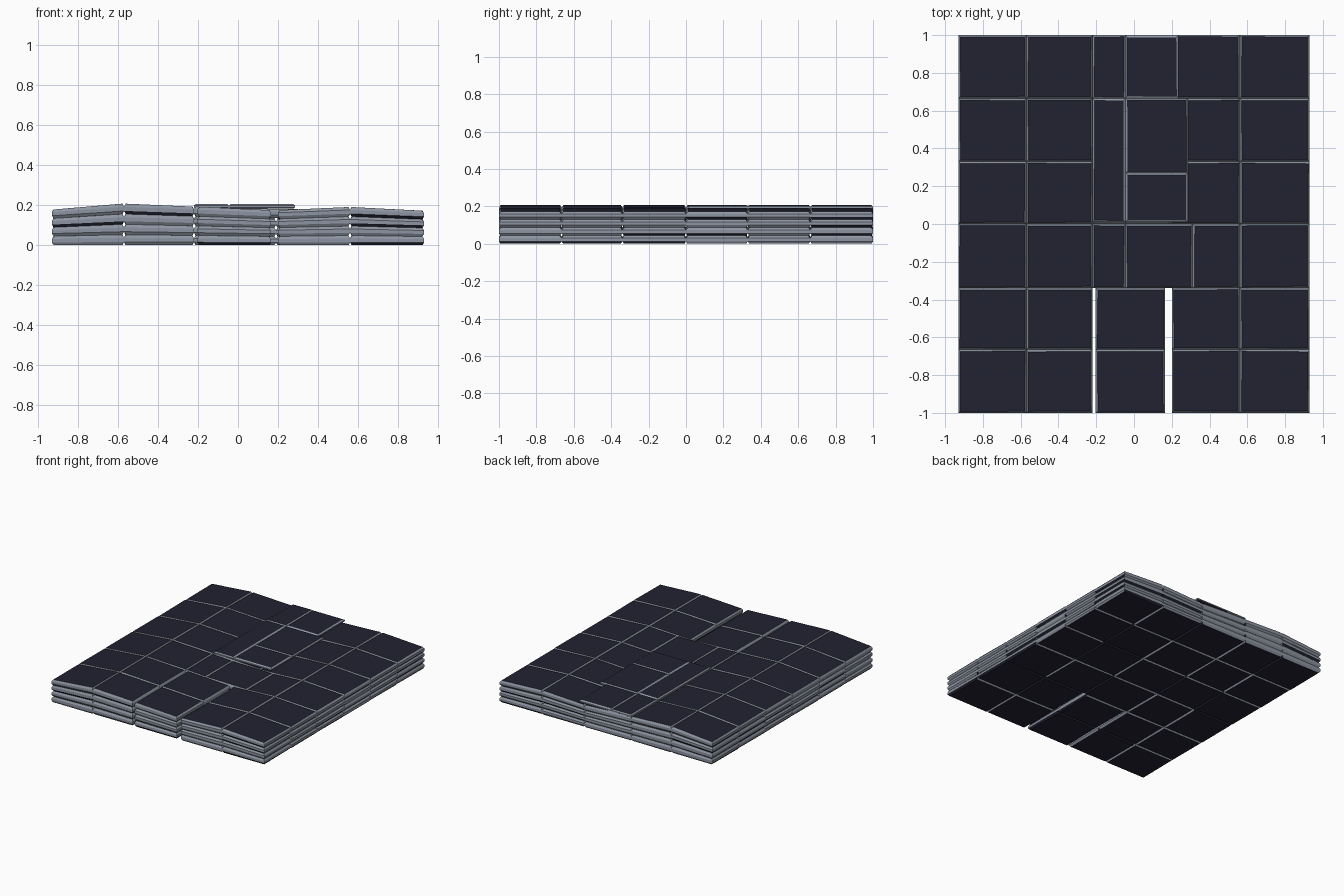
import bpy, bmesh, random

if "Cube" in bpy.data.objects:
    bpy.data.objects.remove(bpy.data.objects["Cube"])

random.seed(4)


def material(name, rgb):
    m = bpy.data.materials.new(name)
    m.diffuse_color = (*rgb, 1)
    m.use_nodes = True
    m.node_tree.nodes["Principled BSDF"].inputs["Base Color"].default_value = m.diffuse_color
    return m


MATS = [material("dark_navy", (0.016, 0.016, 0.032)),
        material("worn_grey", (0.27, 0.30, 0.36))]

# Height of the stack across its width
RIDGE = [(-0.93, 0.178), (-0.57, 0.207), (-0.21, 0.192),
         (0.18, 0.174), (0.56, 0.190), (0.93, 0.172)]
ROWS = [-1, -0.665, -0.34, 0, 0.33, 0.665, 1]
LAYERS = 4


def top(x):
    for (x0, z0), (x1, z1) in zip(RIDGE, RIDGE[1:]):
        if x <= x1:
            return z0 + (z1 - z0) * (x - x0) / (x1 - x0)
    return RIDGE[-1][1]


def add_tile(bm, box, low, high):
    """Pillowed tile: dark faces, bevelled grey rim; low and high give z at x."""
    x0, x1, y0, y1 = box
    rings = []
    for inset, t in ((0.011, 0), (0, 0.3), (0, 0.7), (0.011, 1)):
        ring = []
        for x, sx, y, sy in ((x0, 1, y0, 1), (x1, -1, y0, 1),
                             (x1, -1, y1, -1), (x0, 1, y1, -1)):
            dx = inset * random.uniform(0.65, 1.1)
            dy = inset * random.uniform(0.65, 1.1)
            z = low(x) + (high(x) - low(x)) * t
            ring.append(bm.verts.new((x + sx * dx, y + sy * dy, z)))
        rings.append(ring)
    bm.faces.new(rings[0][::-1])
    bm.faces.new(rings[-1])
    for level, (a, b) in enumerate(zip(rings, rings[1:])):
        for i in range(4):
            j = (i + 1) % 4
            f = bm.faces.new((a[i], a[j], b[j], b[i]))
            # some lower bevels keep the dark finish
            f.material_index = 0 if level == 0 and random.random() < 0.3 else 1


def finish(bm, name):
    me = bpy.data.meshes.new(name)
    bm.to_mesh(me)
    bm.free()
    for m in MATS:
        me.materials.append(m)
    ob = bpy.data.objects.new(name, me)
    bpy.context.collection.objects.link(ob)


# Stacked layers of tiles, with two slits cut in from the front
for k in range(LAYERS):
    bm = bmesh.new()
    for r, (y0, y1) in enumerate(zip(ROWS, ROWS[1:])):
        cols = [(-0.93, -0.57), (-0.57, -0.22)]
        if r < 2:
            cols += [(-0.203, 0.165), (0.20, 0.56)]
        elif r == 2 and k == LAYERS - 1:
            cols += [(-0.22, -0.045), (-0.045, 0.31), (0.31, 0.56)]
        else:
            cols += [(-0.22, 0.19), (0.19, 0.56)]
        cols.append((0.56, 0.93))
        for x0, x1 in cols:
            add_tile(bm, (x0, x1, y0, y1),
                     lambda x: top(x) * k / LAYERS,
                     lambda x: top(x) * (k + 1) / LAYERS)
    finish(bm, f"tile_layer_{k + 1}")

# Raised flap lying over the middle of the rear half
bm = bmesh.new()
for box in ((-0.22, -0.045, 0.01, 0.665), (-0.045, 0.285, 0.01, 0.27),
            (-0.045, 0.285, 0.27, 0.665), (-0.22, -0.045, 0.665, 1),
            (-0.045, 0.235, 0.665, 1)):
    add_tile(bm, box, lambda x: 0.182, lambda x: 0.205)
finish(bm, "raised_flap")
